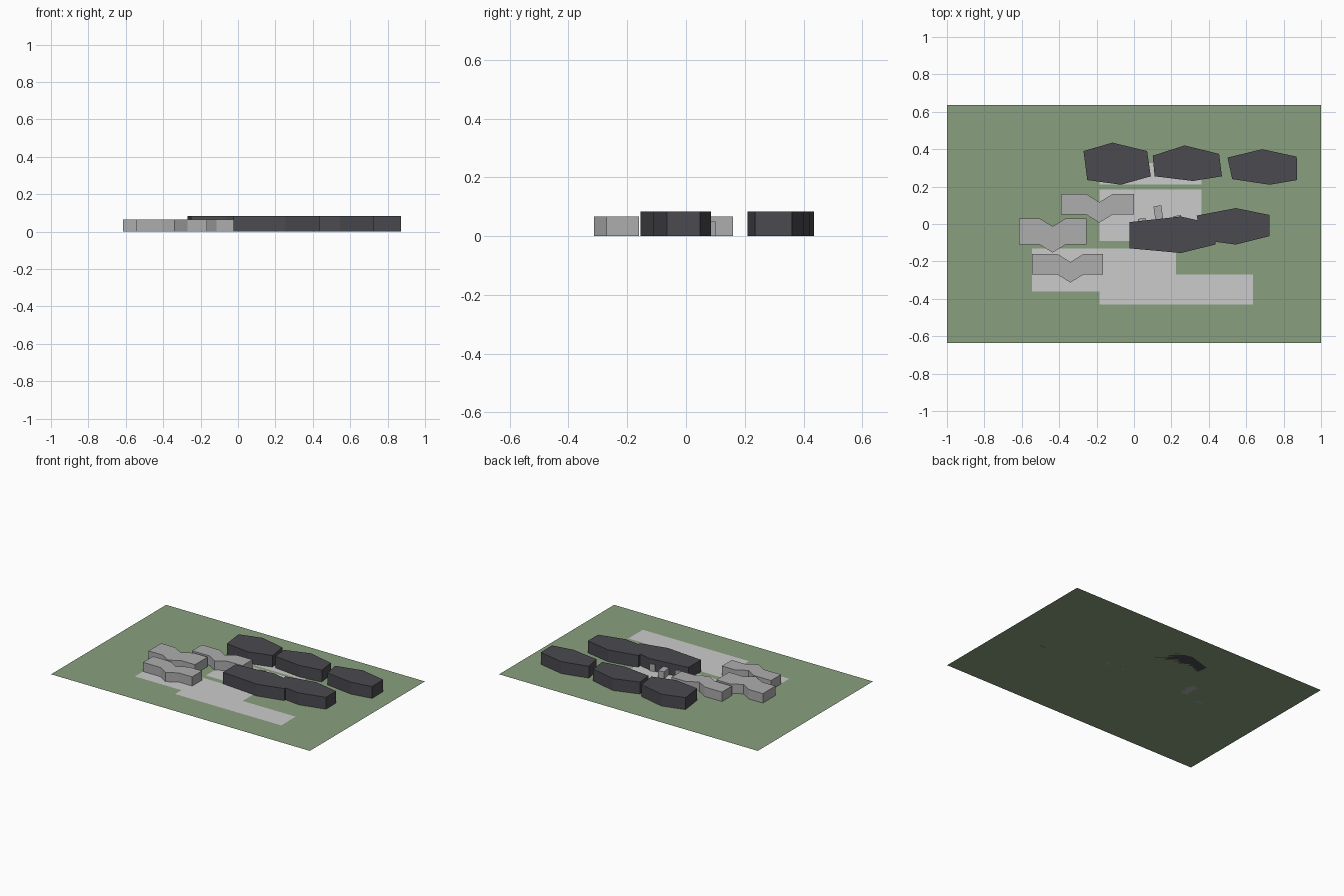
import bpy, bmesh
from math import cos, sin, radians

if "Cube" in bpy.data.objects:
    bpy.data.objects.remove(bpy.data.objects["Cube"])


def material(name, rgb):
    m = bpy.data.materials.new(name)
    m.diffuse_color = (*rgb, 1)
    m.use_nodes = True
    m.node_tree.nodes["Principled BSDF"].inputs["Base Color"].default_value = m.diffuse_color
    return m


GRASS = material("grass", (0.25, 0.35, 0.21))
PAVING = material("paving", (0.58, 0.56, 0.55))
DARK = material("dark_roofing", (0.07, 0.068, 0.08))
LIGHT = material("pale_concrete", (0.42, 0.42, 0.42))


def prism(name, outline, mat, height=0.0, z=0.0):
    """Flat outline at z, raised to a closed block when height is given."""
    bm = bmesh.new()
    face = bm.faces.new([bm.verts.new((x, y, z)) for x, y in outline])
    face.normal_update()
    if face.normal.z < 0:
        face.normal_flip()
    if height:
        top = bmesh.ops.extrude_face_region(bm, geom=[face], use_keep_orig=True)
        bmesh.ops.translate(bm, vec=(0, 0, height),
                            verts=[g for g in top["geom"] if isinstance(g, bmesh.types.BMVert)])
        bmesh.ops.recalc_face_normals(bm, faces=bm.faces)
    me = bpy.data.meshes.new(name)
    bm.to_mesh(me)
    bm.free()
    me.materials.append(mat)
    ob = bpy.data.objects.new(name, me)
    bpy.context.collection.objects.link(ob)
    return ob


def rect(x0, x1, y0, y1):
    return [(x0, y0), (x1, y0), (x1, y1), (x0, y1)]


def chevron(x0, x1, y0, y1, cx, half=0.07, dip=0.043):
    """Bar whose middle is bent towards -y."""
    def edge(y):
        return [(x0, y), (cx - half, y), (cx, y - dip), (cx + half, y), (x1, y)]
    return edge(y0) + edge(y1)[::-1]


# Lawn and paved areas
prism("lawn", rect(-1, 1, -0.635, 0.635), GRASS)
prism("front_paving", [(-0.545, -0.13), (-0.545, -0.36), (-0.185, -0.36), (-0.185, -0.43),
                       (0.635, -0.43), (0.635, -0.27), (0.225, -0.27), (0.225, -0.13)],
      PAVING, z=0.002)
prism("courtyard_paving", rect(-0.185, 0.36, -0.09, 0.185), PAVING, z=0.002)
prism("back_paving", rect(-0.185, 0.36, 0.21, 0.325), PAVING, z=0.002)

# Dark six-sided blocks: back row of three, front row of two
dark_blocks = [
    [(-.27, .39), (-.115, .435), (.07, .39), (.09, .255), (-.07, .21), (-.25, .235)],
    [(.10, .365), (.27, .42), (.455, .375), (.47, .255), (.315, .23), (.11, .255)],
    [(.50, .355), (.685, .40), (.87, .36), (.872, .235), (.725, .21), (.525, .24)],
    [(-.025, .01), (.25, .04), (.43, 0), (.435, -.11), (.25, -.155), (-.025, -.13)],
    [(.335, .045), (.545, .085), (.725, .048), (.725, -.065), (.545, -.11), (.36, -.085)],
]
for i, outline in enumerate(dark_blocks, 1):
    prism(f"dark_block_{i}", outline, DARK, 0.083)

# Pale chevron blocks
for i, args in enumerate([(-0.39, 0.0, 0.05, 0.16, -0.185),
                          (-0.615, -0.255, -0.11, 0.03, -0.435),
                          (-0.545, -0.165, -0.27, -0.16, -0.34)], 1):
    prism(f"chevron_block_{i}", chevron(*args), LIGHT, 0.066)

# Small tilted kiosks in the courtyard
for i, (cx, cy, w, d) in enumerate([(0.13, 0.06, 0.042, 0.075),
                                    (0.045, 0.0, 0.04, 0.06),
                                    (0.235, 0.015, 0.04, 0.06)], 1):
    c, s = cos(radians(8)), sin(radians(8))
    outline = [(cx + x * c - y * s, cy + x * s + y * c)
               for x, y in rect(-w / 2, w / 2, -d / 2, d / 2)]
    prism(f"kiosk_{i}", outline, LIGHT, 0.05)
